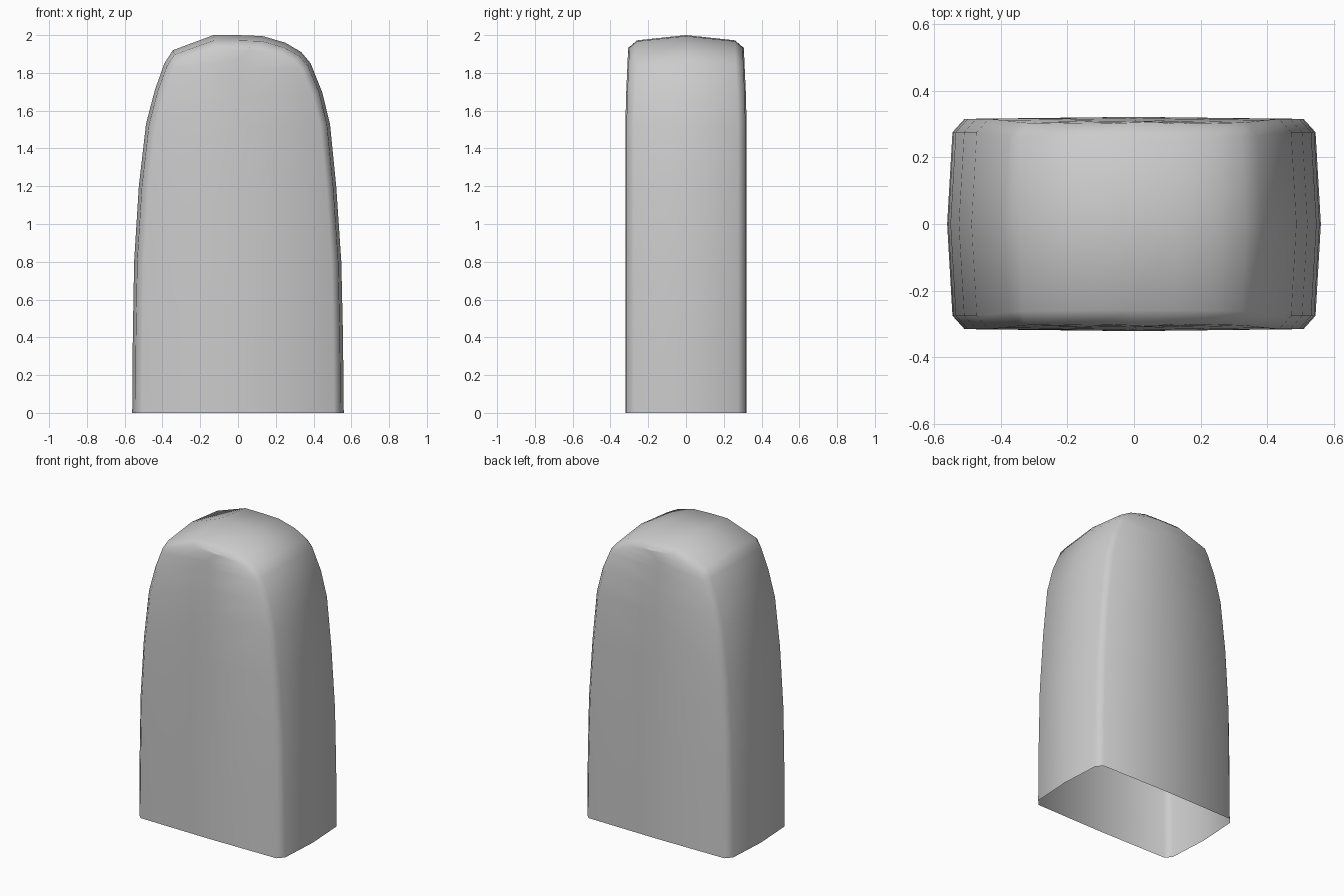
import bpy, bmesh
from mathutils import Vector

if "Cube" in bpy.data.objects:
    bpy.data.objects.remove(bpy.data.objects["Cube"])

# Arched outline of the slab (x, z), left foot over the crown to right foot
outline = [(-.56, 0), (-.557, .4), (-.55, .8), (-.525, 1.2), (-.487, 1.53),
           (-.44, 1.71), (-.39, 1.85), (-.345, 1.92), (-.13, 2.0), (0, 2.0),
           (.13, 1.995), (.25, 1.96), (.335, 1.91), (.385, 1.85), (.445, 1.70),
           (.487, 1.53), (.52, 1.2), (.547, .8), (.556, .4), (.56, 0)]
n = len(outline)


def inward(i):
    """Unit normal of the outline pointing into the slab."""
    a = Vector(outline[max(i - 1, 0)])
    b = Vector(outline[min(i + 1, n - 1)])
    d = (b - a).normalized()
    v = Vector((d.y, -d.x))
    if i in (0, n - 1):
        v = Vector((1 if i == 0 else -1, 0))
    return v


def face_y(z, y):
    """Faces lean in slightly near the crown."""
    return y - max(0, z - 1.6) * 0.045


bm = bmesh.new()

# Strips across the thickness: (side, y, inset from outline)
columns = [(-1, .315, .052), (-1, .275, .016), (1, 0, 0),
           (1, .275, .016), (1, .315, .052)]
grid = []
for i, p in enumerate(outline):
    row = []
    for side, y, inset in columns:
        q = Vector(p) + inward(i) * inset
        if y:
            q.y -= max(0, p[1] - 1.7) * .04
            y = face_y(q.y, y)
        row.append(bm.verts.new((q.x, side * y, max(q.y, 0))))
    grid.append(row)

for a, b in zip(grid, grid[1:]):
    for k in range(len(columns) - 1):
        bm.faces.new((a[k], a[k + 1], b[k + 1], b[k]))

# Broad faces: rows joined through a gently bulged middle column
for col in (0, -1):
    rows = []
    for i in range(n // 2):
        l, r = grid[i][col], grid[n - 1 - i][col]
        m = (l.co + r.co) / 2
        m.y += (.006 if col else -.006)
        rows.append((l, bm.verts.new(m), r))
    for lo, hi in zip(rows, rows[1:]):
        bm.faces.new((lo[0], lo[1], hi[1], hi[0]))
        bm.faces.new((lo[1], lo[2], hi[2], hi[1]))
    bm.faces.new(rows[-1])

bmesh.ops.recalc_face_normals(bm, faces=bm.faces[:])
# The slab is open underneath, so check that the crown faces outward
bm.normal_update()
crown = max(bm.faces, key=lambda f: f.calc_center_median().z)
if crown.normal.z < 0:
    bmesh.ops.reverse_faces(bm, faces=bm.faces[:])

mesh = bpy.data.meshes.new("stone_slab")
bm.to_mesh(mesh)
bm.free()
mesh.shade_smooth()
slab = bpy.data.objects.new("stone_slab", mesh)
bpy.context.collection.objects.link(slab)
